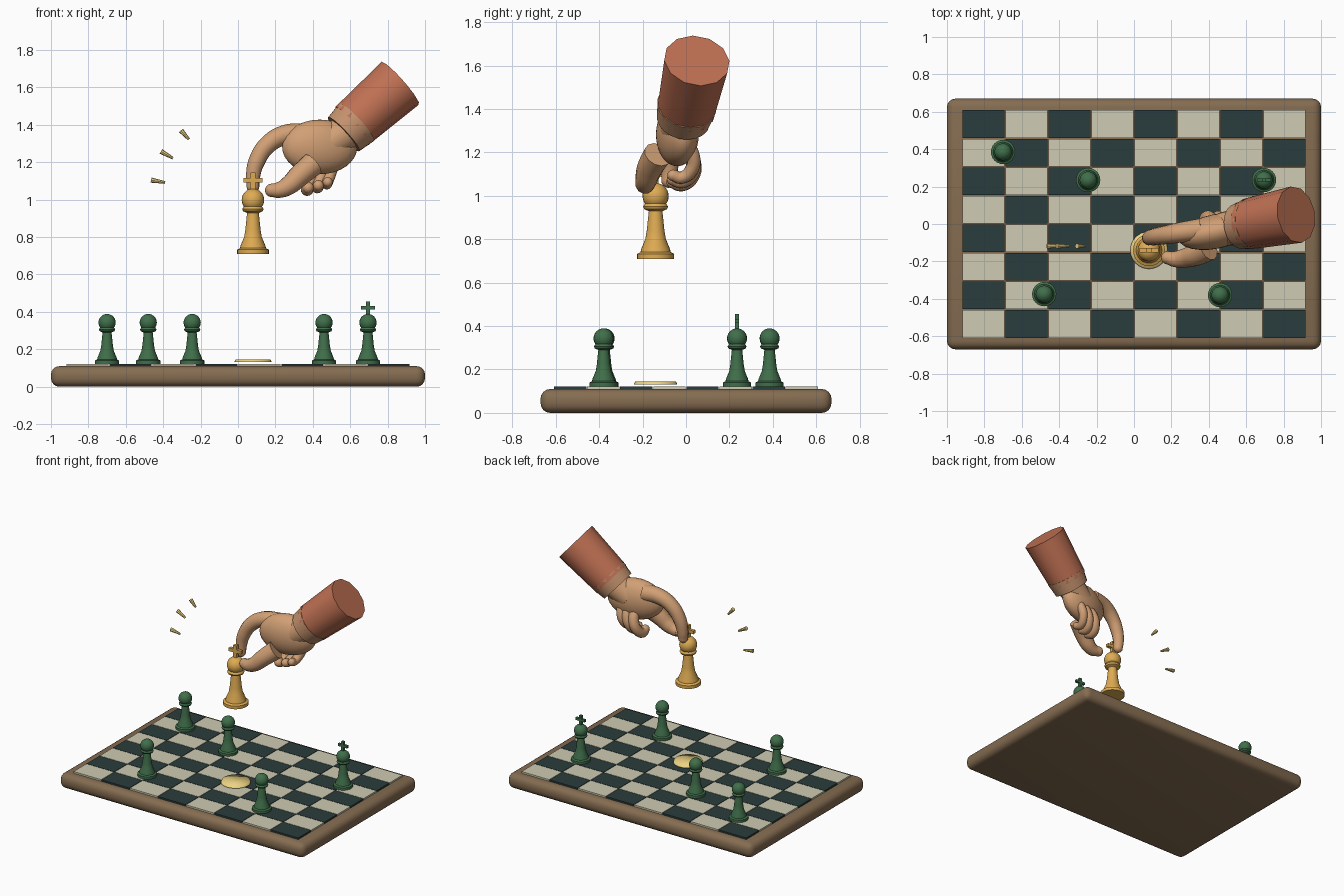
import bpy, bmesh, math
from mathutils import Vector, Matrix

if "Cube" in bpy.data.objects:
    bpy.data.objects.remove(bpy.data.objects["Cube"])


def material(name, rgb):
    m = bpy.data.materials.new(name)
    m.diffuse_color = [(c / 255) ** 2.2 for c in rgb] + [1]
    m.use_nodes = True
    m.node_tree.nodes["Principled BSDF"].inputs["Base Color"].default_value = m.diffuse_color
    return m


WOOD = material("wood", (132, 108, 82))
DARK = material("dark_square", (46, 62, 62))
LIGHT = material("light_square", (205, 203, 178))
GREEN = material("green_piece", (66, 110, 76))
GOLD = material("gold_piece", (222, 170, 84))
GLOW = material("glow", (236, 210, 130))
SKIN = material("skin", (208, 158, 116))
CUFF = material("cuff", (196, 146, 110))
SLEEVE = material("sleeve", (190, 112, 84))


def finish(bm, name, mat, angle=40):
    bmesh.ops.recalc_face_normals(bm, faces=bm.faces)
    me = bpy.data.meshes.new(name)
    bm.to_mesh(me)
    bm.free()
    me.materials.append(mat)
    ob = bpy.data.objects.new(name, me)
    bpy.context.collection.objects.link(ob)
    smooth(ob, angle)
    return ob


def smooth(ob, angle):
    if angle:
        bpy.ops.object.select_all(action='DESELECT')
        ob.select_set(True)
        bpy.context.view_layer.objects.active = ob
        bpy.ops.object.shade_smooth_by_angle(angle=math.radians(angle))


def add_box(bm, centre, size):
    m = Matrix.Translation(centre) @ Matrix.Diagonal((*size, 1))
    bmesh.ops.create_cube(bm, size=1, matrix=m)


def add_ball(bm, centre, radii, rot=Matrix(), u=20, v=14):
    m = Matrix.Translation(centre) @ rot @ Matrix.Diagonal((*radii, 1))
    bmesh.ops.create_uvsphere(bm, u_segments=u, v_segments=v, radius=1, matrix=m)


def add_cone(bm, a, b, ra, rb, sides):
    a, b = Vector(a), Vector(b)
    d = b - a
    m = Matrix.Translation((a + b) / 2) @ d.to_track_quat('Z', 'Y').to_matrix().to_4x4()
    bmesh.ops.create_cone(bm, cap_ends=True, segments=sides, radius1=ra, radius2=rb,
                          depth=d.length, matrix=m)


def cone(name, a, b, ra, rb, sides, mat, angle=40):
    bm = bmesh.new()
    add_cone(bm, a, b, ra, rb, sides)
    return finish(bm, name, mat, angle)


def finger(name, path):
    """Tapered tube along (x, y, z, radius) points with a round tip."""
    cu = bpy.data.curves.new(name, 'CURVE')
    cu.dimensions = '3D'
    cu.bevel_depth = 1
    cu.bevel_resolution = 4
    cu.resolution_u = 6
    cu.use_fill_caps = True
    sp = cu.splines.new('BEZIER')
    sp.bezier_points.add(len(path) - 1)
    for p, (x, y, z, r) in zip(sp.bezier_points, path):
        p.co = (x, y, z)
        p.radius = r
        p.handle_left_type = p.handle_right_type = 'AUTO'
    cu.materials.append(SKIN)
    ob = bpy.data.objects.new(name, cu)
    bpy.context.collection.objects.link(ob)
    bpy.ops.object.select_all(action='DESELECT')
    ob.select_set(True)
    bpy.context.view_layer.objects.active = ob
    bpy.ops.object.convert(target='MESH')
    smooth(bpy.context.object, 50)
    bm = bmesh.new()
    add_ball(bm, path[-1][:3], [path[-1][3]] * 3, u=12, v=8)
    finish(bm, name + "_tip", SKIN)


PROFILE = [(0, 0), (.065, 0), (.065, .018), (.053, .024), (.051, .034), (.036, .07),
           (.031, .1), (.024, .168), (.04, .175), (.044, .184), (.036, .196), (0, .2)]


def piece(name, pos, mat, scale=1.0, crowned=False):
    bm = bmesh.new()
    vs = [bm.verts.new((r, 0, z)) for r, z in PROFILE]
    es = [bm.edges.new(e) for e in zip(vs, vs[1:])]
    bmesh.ops.spin(bm, geom=vs + es, cent=(0, 0, 0), axis=(0, 0, 1),
                   angle=math.tau, steps=24, use_merge=True)
    bmesh.ops.remove_doubles(bm, verts=bm.verts, dist=1e-5)
    add_ball(bm, (0, 0, .221), (.046,) * 3)
    if crowned:
        add_box(bm, (0, 0, .292), (.019, .019, .082))
        add_box(bm, (0, 0, .301), (.076, .018, .018))
    ob = finish(bm, name, mat, 35)
    ob.location = pos
    ob.scale = (scale,) * 3


# Board slab with rounded rim
bm = bmesh.new()
add_box(bm, (0, 0, .055), (2, 1.34, .11))
bmesh.ops.bevel(bm, geom=bm.edges[:], offset=.045, segments=4, profile=.5, affect='EDGES')
finish(bm, "board", WOOD)

# Checkered squares
for name, mat, odd in (("light_squares", LIGHT, 0), ("dark_squares", DARK, 1)):
    bm = bmesh.new()
    for i in range(8):
        for j in range(8):
            if (i + j) % 2 == odd:
                add_box(bm, ((i - 3.5) * .23, (j - 3.5) * .1525, .114), (.226, .149, .016))
    finish(bm, name, mat, 0)

# Pieces standing on the board
for k, (x, y) in enumerate([(-.70, .385), (-.245, .235), (-.48, -.375), (.46, -.38)]):
    piece(f"pawn_{k + 1}", (x, y, .122), GREEN)
piece("green_king", (.695, .235, .122), GREEN, crowned=True)

# Lifted piece, and the glowing spot it left
piece("gold_king", (.08, -.14, .709), GOLD, 1.31, True)
cone("glow_disc", (.08, -.14, .131), (.08, -.14, .145), .1, .094, 32, GLOW, 80)

# Motion marks
for k, (a, b) in enumerate([((-.305, 1.37), (-.262, 1.322)), ((-.412, 1.258), (-.348, 1.222)),
                            ((-.465, 1.105), (-.39, 1.092))]):
    cone(f"motion_mark_{k + 1}", (a[0], -.118, a[1]), (b[0], -.118, b[1]),
         .014, .007, 8, GLOW)

# Sleeve, cuff and wrist
cone("sleeve", (.61, .0, 1.395), (.867, .05, 1.622), .136, .153, 12, SLEEVE)
cone("cuff", (.565, -.012, 1.35), (.635, .003, 1.415), .124, .138, 20, CUFF)
cone("wrist", (.47, -.03, 1.29), (.59, -.008, 1.37), .09, .1, 20, SKIN)

# Palm
bm = bmesh.new()
add_ball(bm, (.437, -.04, 1.282), (.205, .092, .146), Matrix.Rotation(.2, 4, 'Z'), 24, 16)
finish(bm, "palm", SKIN)

# Index finger and thumb pinching the piece
finger("index_finger", [(.36, -.03, 1.35, .06), (.25, -.045, 1.345, .054), (.16, -.06, 1.295, .049),
                        (.10, -.07, 1.205, .045), (.08, -.075, 1.12, .038), (.08, -.08, 1.07, .034)])
finger("thumb", [(.40, -.13, 1.19, .066), (.33, -.165, 1.13, .06), (.27, -.183, 1.075, .052),
                 (.22, -.188, 1.052, .044), (.18, -.18, 1.05, .036)])

# Curled fingers
for k, (x, z, r) in enumerate([(.385, 0, .036), (.44, .012, .034), (.49, .03, .031)]):
    finger(f"curled_finger_{k + 1}", [
        (x + .03, -.005, 1.22 + z, r), (x + .02, .032, 1.16 + z, r), (x, .028, 1.095 + z, r),
        (x - .015, -.02, 1.054 + z, r * .95), (x - .01, -.06, 1.064 + z, r * .85)])
